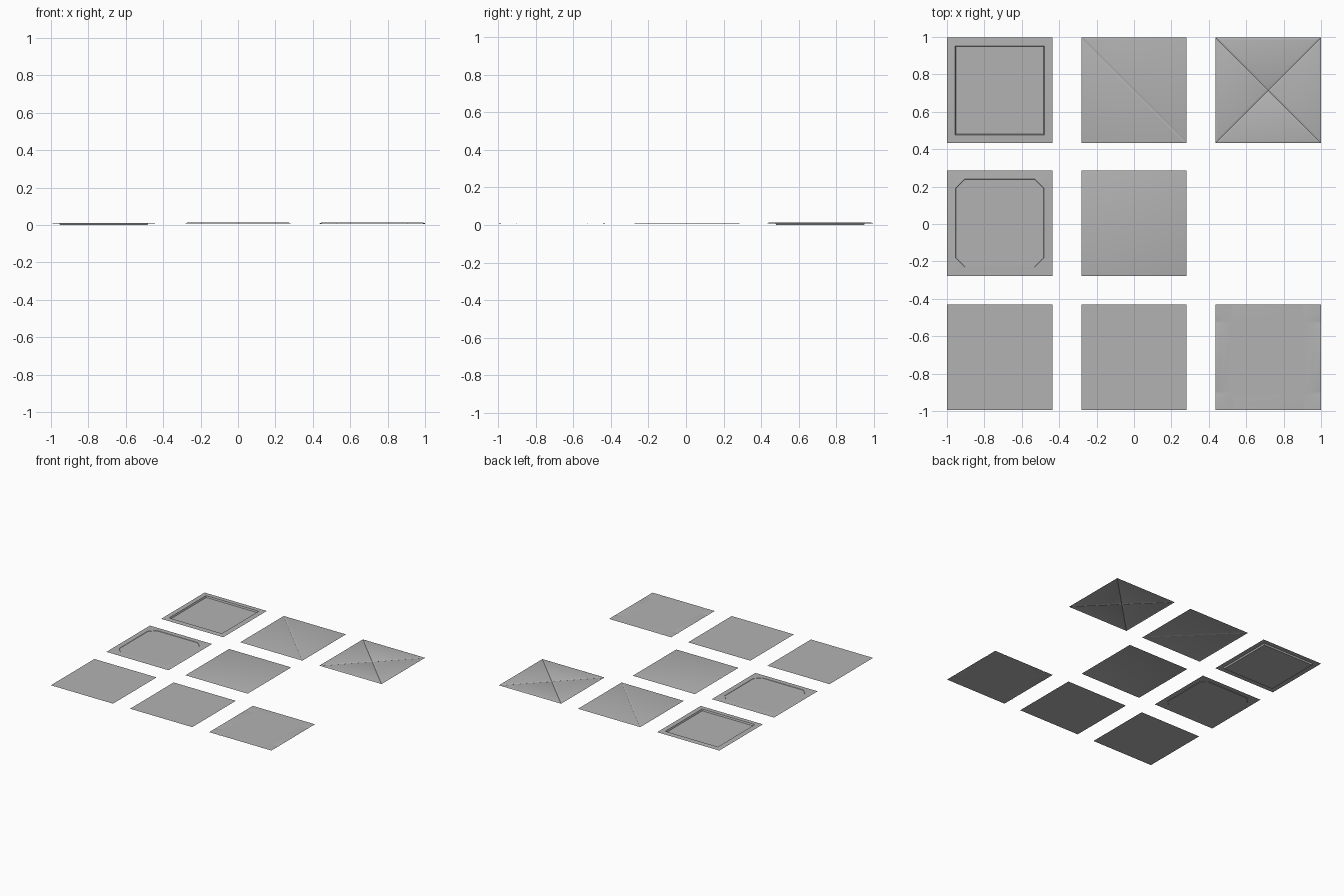
import bpy, bmesh, math

if "Cube" in bpy.data.objects:
    bpy.data.objects.remove(bpy.data.objects["Cube"])

H = 0.282      # half tile width
Z = 0.009      # sheet height
COL = (-0.718, 0.0, 0.718)
ROW = (0.714, 0.005, -0.713)

grey = bpy.data.materials.new("dark_grey")
grey.diffuse_color = (0.45, 0.45, 0.45, 1)
grey.use_nodes = True
grey.node_tree.nodes["Principled BSDF"].inputs["Base Color"].default_value = grey.diffuse_color


def finish(name, bm, cx, cy):
    bmesh.ops.remove_doubles(bm, verts=bm.verts, dist=1e-5)
    bm.normal_update()
    for f in bm.faces:
        f.smooth = True
    me = bpy.data.meshes.new(name)
    bm.to_mesh(me)
    bm.free()
    me.set_sharp_from_angle(angle=math.radians(30))
    me.materials.append(grey)
    ob = bpy.data.objects.new(name, me)
    ob.location = (cx, cy, Z)
    bpy.context.collection.objects.link(ob)


def polys(faces):
    """Sheet of flat faces, each a counter-clockwise list of 2D points."""
    bm = bmesh.new()
    for pts in faces:
        bm.faces.new([bm.verts.new((x, y, 0)) for x, y in pts])
    bmesh.ops.remove_doubles(bm, verts=bm.verts, dist=1e-5)
    bm.normal_update()
    return bm


def inset(bm, faces, width, rise):
    bmesh.ops.inset_individual(bm, faces=faces, thickness=width, depth=0,
                               use_even_offset=True)
    for v in {v for f in faces for v in f.verts}:
        v.co.z += rise


SQ = [(-H, -H), (H, -H), (H, H), (-H, H)]

# recessed tile: flat rim, steep wall, sunken panel
bm = polys([SQ])
panel = bm.faces[:]
inset(bm, panel, 0.043, 0.003)
inset(bm, panel, 0.005, -Z - 0.003)
finish("recessed_tile", bm, COL[0], ROW[0])

# tile of two triangular panels
bm = polys([[SQ[0], SQ[1], SQ[3]], [SQ[1], SQ[2], SQ[3]]])
inset(bm, bm.faces[:], 0.012, 0.004)
finish("two_triangle_tile", bm, COL[1], ROW[0])

# tile of four triangular panels
bm = polys([[SQ[i], SQ[(i + 1) % 4], (0, 0)] for i in range(4)])
inset(bm, bm.faces[:], 0.012, 0.005)
finish("four_triangle_tile", bm, COL[2], ROW[0])

# tile with a chamfered inner panel
a, b = 0.236, 0.186
octa = [(-b, -a), (b, -a), (a, -b), (a, b), (b, a), (-b, a), (-a, b), (-a, -b)]
faces = [octa]
for i in range(4):
    p, q = SQ[i], SQ[(i + 1) % 4]
    faces.append([p, q, octa[2 * i + 1], octa[2 * i]])
    faces.append([p, octa[2 * i], octa[2 * i - 1]])
bm = polys(faces)
panel = [f for f in bm.faces if len(f.verts) == 8]
for v in panel[0].verts:
    v.co.z = 0.003
inset(bm, panel, 0.002, -0.002)
finish("chamfered_panel_tile", bm, COL[0], ROW[1])

# raised square tile
bm = polys([SQ])
inset(bm, bm.faces[:], 0.011, 0.003)
finish("raised_square_tile", bm, COL[1], ROW[1])

# plain tiles
for i in range(2):
    finish("plain_tile_%d" % (i + 1), polys([SQ]), (-0.719, 0)[i], ROW[2])

# tile with tapered notches along its border
half = [0.183, 0.190, 0.197, 0.243, H]
cuts = [-c for c in reversed(half)] + half
bm = bmesh.new()
grid = [[bm.verts.new((x, y, -0.003 if sorted((abs(x), abs(y))) == [0.190, H] else 0))
         for x in cuts] for y in cuts]
for j in range(len(cuts) - 1):
    for i in range(len(cuts) - 1):
        bm.faces.new((grid[j][i], grid[j][i + 1], grid[j + 1][i + 1], grid[j + 1][i]))
finish("notched_tile", bm, COL[2], ROW[2])
